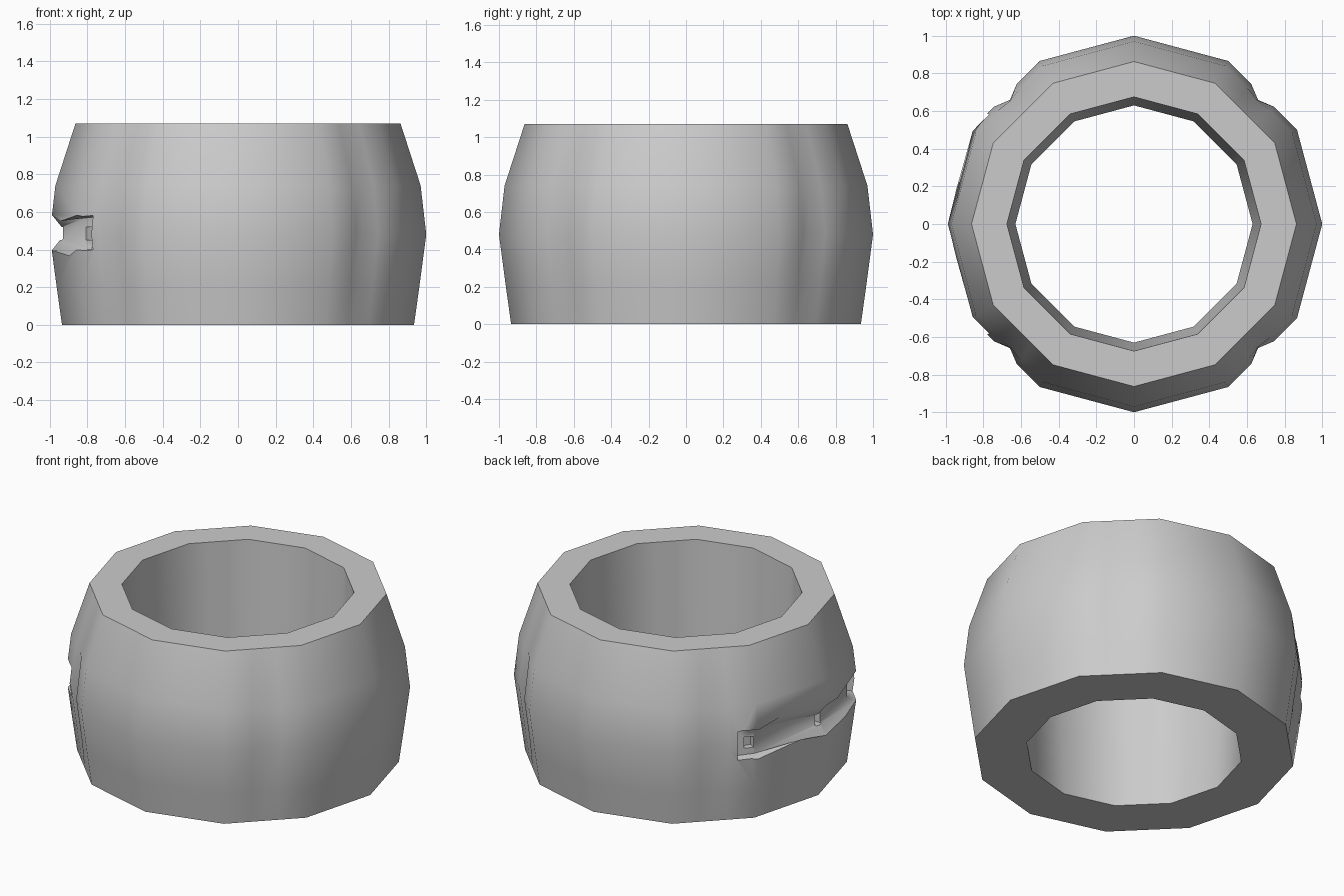
import bpy, bmesh
from math import cos, sin, radians
from mathutils import Matrix, Vector

if "Cube" in bpy.data.objects:
    bpy.data.objects.remove(bpy.data.objects["Cube"])

grey = bpy.data.materials.new("plain grey")
grey.use_nodes = True
grey.diffuse_color = (0.6, 0.6, 0.6, 1)
grey.node_tree.nodes["Principled BSDF"].inputs["Base Color"].default_value = (0.6, 0.6, 0.6, 1)


def make_object(name, bm):
    bmesh.ops.recalc_face_normals(bm, faces=bm.faces[:])
    mesh = bpy.data.meshes.new(name)
    bm.to_mesh(mesh)
    bm.free()
    mesh.materials.append(grey)
    obj = bpy.data.objects.new(name, mesh)
    bpy.context.collection.objects.link(obj)
    return obj


def twelve_side(angle, radius, z):
    """Point on a twelve-sided outline of the given corner radius."""
    r = radius * cos(radians(15)) / cos(radians(angle % 30 - 15))
    return Vector((r * cos(radians(angle)), r * sin(radians(angle)), z))


def loft(bm, sections, closed):
    """Join matching closed sections with quads."""
    rings = [[bm.verts.new(p) for p in s] for s in sections]
    n = len(rings[0])
    for i in range(len(rings) if closed else len(rings) - 1):
        a, b = rings[i], rings[(i + 1) % len(rings)]
        for j in range(n):
            k = (j + 1) % n
            bm.faces.new((a[j], a[k], b[k], b[j]))
    if not closed:
        bm.faces.new(rings[0])
        bm.faces.new(rings[-1])


# Barrel-shaped ring, dented across four of its sides
outer = [(0, 0.935, 0), (0.2, 0.963, 0.008), (0.48, 1.0, 0.035),
         (0.74, 0.97, 0.01), (1.07, 0.863, 0)]
inner = [(1.07, 0.675), (0, 0.63)]
angles = sorted([30 * i for i in range(12)] +
                [90 * q + a for q in range(4) for a in (40, 45, 50)])
sections = []
for a in angles:
    dented = a % 90 == 45
    sections.append([twelve_side(a, r - (d if dented else 0), z) for z, r, d in outer] +
                    [twelve_side(a, r, z) for z, r in inner])
bm = bmesh.new()
loft(bm, sections, True)
ring = make_object("ring_body", bm)

# Slot cutter that follows the side, flaring toward its middle
MID, FLOOR, OUT = 0.49, 0.937, 1.1
sections = []
for a, floor_h, rim_h in ((143, 0.085, 0.092), (150, 0.078, 0.095), (180, 0.03, 0.108),
                          (210, 0.078, 0.095), (217, 0.085, 0.092)):
    out_h = floor_h + (rim_h - floor_h) * (OUT - FLOOR) / (1 - FLOOR)
    sections.append([twelve_side(a, r, MID + h) for r, h in
                     ((FLOOR, -floor_h), (FLOOR, floor_h), (OUT, out_h), (OUT, -out_h))])
bm = bmesh.new()
loft(bm, sections, False)
cutters = [make_object("slot_cutter", bm)]

# Small window pockets in the slot floor
for a in (148, 180, 212):
    bm = bmesh.new()
    bmesh.ops.create_cube(bm, size=1)
    place = (Matrix.Rotation(radians(a), 4, "Z") @ Matrix.Translation((0.925, 0, 0.485))
             @ Matrix.Diagonal((0.07, 0.055, 0.07, 1)))
    bmesh.ops.transform(bm, matrix=place, verts=bm.verts[:])
    cutters.append(make_object("window_cutter", bm))

# Cut the slot and pockets, then smooth the gentle edges
bpy.ops.object.select_all(action="DESELECT")
bpy.context.view_layer.objects.active = ring
ring.select_set(True)
for cutter in cutters:
    cutter.hide_render = True
    mod = ring.modifiers.new("cut", "BOOLEAN")
    mod.operation = "DIFFERENCE"
    mod.solver = "EXACT"
    mod.object = cutter
    bpy.ops.object.modifier_apply(modifier=mod.name)
    bpy.data.objects.remove(cutter)
bpy.ops.object.shade_smooth_by_angle(angle=radians(48))
